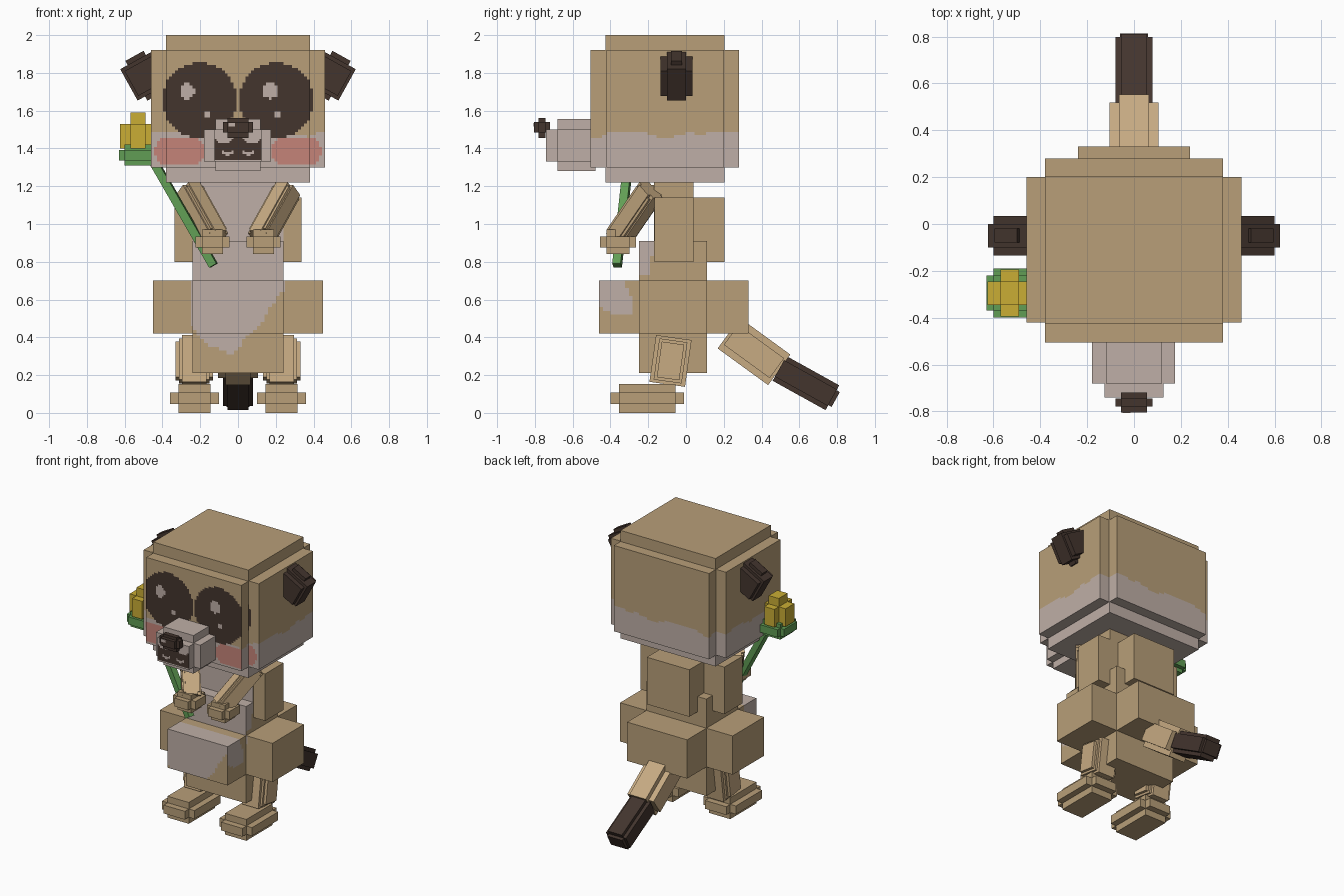
import bpy, math
from mathutils import Vector, Matrix

if "Cube" in bpy.data.objects:
    bpy.data.objects.remove(bpy.data.objects["Cube"])

COLOURS = {
    "tan fur": (0.48, 0.345, 0.19), "light tan fur": (0.57, 0.405, 0.225),
    "cream fur": (0.52, 0.43, 0.385), "dark brown": (0.056, 0.035, 0.027),
    "blush pink": (0.56, 0.23, 0.19), "petal yellow": (0.59, 0.42, 0.035),
    "leaf green": (0.12, 0.34, 0.09),
}
MATS = []
for n, c in COLOURS.items():
    m = bpy.data.materials.new(n)
    m.diffuse_color = (*c, 1)
    m.use_nodes = True
    m.node_tree.nodes["Principled BSDF"].inputs["Base Color"].default_value = m.diffuse_color
    MATS.append(m)
TAN, LIGHT, CREAM, DARK, PINK, YELLOW, GREEN = range(7)


def add_box(verts, faces, mats, lo, hi, paint, step, matrix):
    """One box; each side is split into a grid when it is painted by a rule."""
    lo, hi = Vector(lo), Vector(hi)
    for ax in range(3):
        u, v = (ax + 1) % 3, (ax + 2) % 3
        nu = max(1, round((hi[u] - lo[u]) / step)) if step else 1
        nv = max(1, round((hi[v] - lo[v]) / step)) if step else 1
        for side in (0, 1):
            normal = Vector((0, 0, 0))
            normal[ax] = 1 if side else -1
            base = len(verts)
            for i in range(nu + 1):
                for j in range(nv + 1):
                    p = Vector((0, 0, 0))
                    p[ax] = hi[ax] if side else lo[ax]
                    p[u] = lo[u] + (hi[u] - lo[u]) * i / nu
                    p[v] = lo[v] + (hi[v] - lo[v]) * j / nv
                    verts.append(p)
            for i in range(nu):
                for j in range(nv):
                    a = base + i * (nv + 1) + j
                    f = [a, a + nv + 1, a + nv + 2, a + 1]
                    if not side:
                        f.reverse()
                    mid = (verts[f[0]] + verts[f[2]]) / 2
                    faces.append(f)
                    mats.append(paint(mid, normal) if callable(paint) else paint)


def part(name, boxes, paint, step=0, matrix=Matrix()):
    """A part from overlapping boxes, each given as (low corner, high corner)."""
    verts, faces, mats = [], [], []
    for lo, hi in boxes:
        add_box(verts, faces, mats, lo, hi, paint, step, matrix)
    me = bpy.data.meshes.new(name)
    me.from_pydata([matrix @ v for v in verts], [], faces)
    used = sorted(set(mats))
    for k in used:
        me.materials.append(MATS[k])
    for poly, k in zip(me.polygons, mats):
        poly.material_index = used.index(k)
    ob = bpy.data.objects.new(name, me)
    bpy.context.collection.objects.link(ob)


def sized(*sizes):
    """Boxes of the given sizes centred on the origin."""
    return [(tuple(-s / 2 for s in z), tuple(s / 2 for s in z)) for z in sizes]


def along(a, b):
    """Frame centred between a and b with its z axis from a to b."""
    a, b = Vector(a), Vector(b)
    rot = (b - a).to_track_quat('Z', 'Y').to_matrix().to_4x4()
    return Matrix.Translation((a + b) / 2) @ rot, (b - a).length


def oval(p, x, z, rx, rz):
    return ((p.x - x) / rx) ** 2 + ((p.z - z) / rz) ** 2 < 1


# head: cream jaw with a wavy edge, eyes and cheeks painted on the front
def head_paint(p, n):
    if n.y < -0.5:
        for x, z, r in ((-.27, 1.705, .04), (.17, 1.705, .04),
                        (-.165, 1.58, .02), (.21, 1.58, .02)):
            if oval(p, x, z, r, r * 1.08):
                return CREAM
        gap = max(0, abs(abs(p.x) - .31) - .06)
        if math.hypot(gap, p.z - 1.385) < .072:
            return PINK
        if oval(p, math.copysign(.203, p.x), 1.655, .197, .2):
            return DARK
    t = p.x + p.y
    edge = 1.475 + .011 * math.sin(13 * t) + .007 * math.sin(29 * t + 1)
    return CREAM if p.z < edge else TAN


part("head", [((-.46, -.42, 1.30), (.46, .20, 1.92)),
              ((-.38, -.505, 1.30), (.38, .28, 1.92)),
              ((-.38, -.425, 1.22), (.38, .205, 2.0))], head_paint, .0155)


# snout with the painted mouth
def snout_paint(p, n):
    if n.y < -0.5 and p.y < -.7 and abs(p.x) < .122 and p.z > 1.34:
        x = abs(p.x)
        if oval(Vector((x, 0, p.z)), .075, 1.475, .05, .05):
            return CREAM
        if .02 < x < .09 and abs(p.z - 1.372 - .25 * abs(x - .055)) < .009:
            return CREAM
        return DARK
    return CREAM


part("snout", [((-.18, -.68, 1.33), (.175, -.48, 1.50)),
               ((-.12, -.68, 1.28), (.12, -.48, 1.555)),
               ((-.125, -.74, 1.33), (.125, -.5, 1.50))], snout_paint, .01)
part("nose", [((-.08, -.78, 1.485), (.08, -.745, 1.54)),
              ((-.055, -.805, 1.485), (.055, -.72, 1.54)),
              ((-.055, -.78, 1.455), (.055, -.745, 1.56))], DARK)
part("nose_shine", [((-.05, -.808, 1.515), (-.015, -.803, 1.535))], CREAM)


# torso and hips with a cream belly
def belly_paint(p, n):
    if abs(p.x) > .245:
        return TAN
    if n.y < -0.5:
        low = .33 + 1.3 * max(0, abs(p.x + .07) - .07) + .012 * math.sin(40 * p.x)
        return CREAM if p.z > low else TAN
    if p.z > .74 and p.y < -.18 + .02 * math.sin(30 * p.z):
        return CREAM
    if p.z > .52 + .5 * max(0, -.38 - p.y) and p.y < -.3 + .02 * math.sin(25 * p.z):
        return CREAM
    return TAN


part("torso", [((-.24, -.25, .21), (.24, .11, .91)),
               ((-.24, -.17, .80), (.24, .04, 1.23))], belly_paint, .02)
part("shoulders", [((-.335, -.168, .80), (.335, .04, 1.14)),
                   ((-.17, -.16, .80), (.17, .205, 1.14))], TAN)
part("hips", [((-.45, -.25, .42), (.45, .11, .70)),
              ((-.24, -.46, .42), (.24, .33, .70))], belly_paint, .02)

for side, s in (("left", -1), ("right", 1)):
    # ears tilt outwards
    m = Matrix.Translation((s * .49, -.05, 1.785)) @ Matrix.Rotation(s * math.radians(29), 4, 'Y')
    part(side + "_ear", sized((.20, .10, .19), (.17, .17, .15), (.11, .06, .24)), DARK, 0, m)
    # arms reach forward and inward
    m, length = along((s * .262, -.185, 1.18), (s * .12, -.36, .925))
    part(side + "_arm", sized((.125, .08, length), (.08, .125, length),
                              (.11, .11, length - .04)), LIGHT, 0, m)
    m = Matrix.Translation((s * .135, -.36, .905))
    part(side + "_hand", sized((.18, .12, .06), (.11, .12, .13), (.11, .19, .06)), TAN, 0, m)
    # legs and feet
    m = Matrix.Translation((s * .232, -.082, .275)) @ Matrix.Rotation(math.radians(-8), 4, 'X')
    part(side + "_leg", sized((.20, .12, .19), (.13, .19, .25), (.16, .15, .22)), LIGHT, 0, m)
    m = Matrix.Translation((s * .23, -.205, .077))
    part(side + "_foot", sized((.17, .30, .154), (.26, .30, .06), (.17, .39, .06)), TAN, 0, m)

# tail with a dark tip
m = Matrix.Translation((0, .36, .325)) @ Matrix.Rotation(math.radians(-36), 4, 'X')
part("tail_base", sized((.21, .30, .13), (.13, .33, .20)), LIGHT, 0, m)
m = Matrix.Translation((0, .635, .158)) @ Matrix.Rotation(math.radians(-29), 4, 'X')
part("tail_tip", sized((.16, .32, .10), (.11, .32, .15), (.12, .36, .09)), DARK, 0, m)

# flower held in the hand
m, length = along((-.13, -.365, .78), (-.475, -.30, 1.38))
part("flower_stem", sized((.045, .045, length)), GREEN, 0, m)
m = Matrix.Translation((-.53, -.295, 1.365))
part("flower_leaves", sized((.20, .15, .055), (.14, .21, .055), (.14, .15, .11)), GREEN, 0, m)
m = Matrix.Translation((-.53, -.295, 1.40))
part("flower_petals", [((-.095, -.05, 0), (.095, .05, .13)),
                       ((-.04, -.1, 0), (.04, .1, .13)),
                       ((-.04, -.05, 0), (.04, .05, .19))], YELLOW, 0, m)
